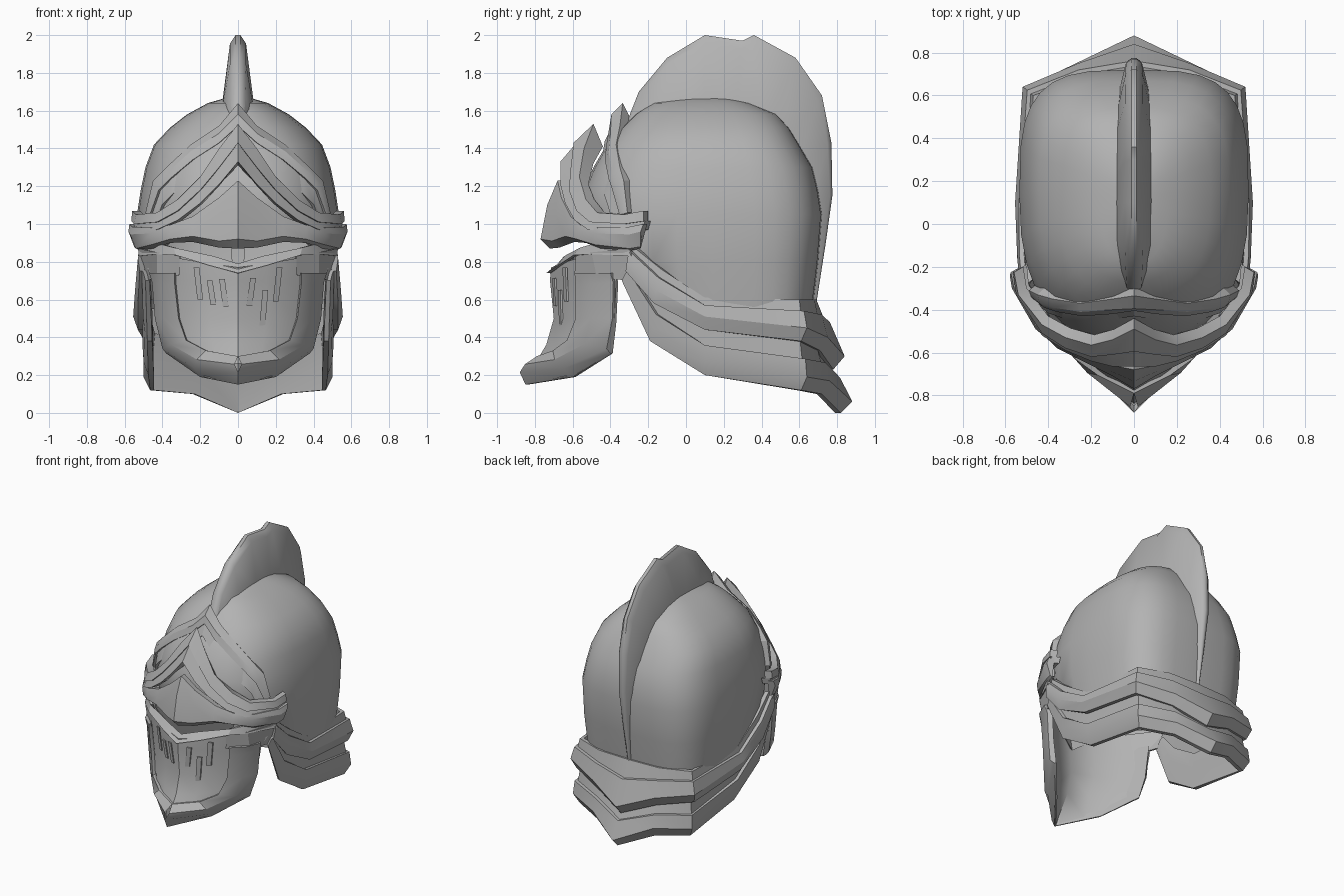
import bpy, bmesh, math
from mathutils import Vector as V

steel = bpy.data.materials.new("grey_steel")
steel.diffuse_color = (0.45, 0.45, 0.45, 1)


def finish(name, bm, mirror=True, angle=28):
    """Mirror across x, point normals outward, shade and colour."""
    if mirror:
        bmesh.ops.mirror(bm, geom=bm.verts[:] + bm.edges[:] + bm.faces[:], axis='X', merge_dist=0.0005)
    bmesh.ops.remove_doubles(bm, verts=bm.verts, dist=0.0005)
    bmesh.ops.dissolve_degenerate(bm, edges=bm.edges, dist=0.0005)
    bmesh.ops.recalc_face_normals(bm, faces=bm.faces)
    mid = V((0, 0.1, 0.9))
    if sum((f.calc_center_median() - mid).dot(f.normal) * f.calc_area() for f in bm.faces) < 0:
        bmesh.ops.reverse_faces(bm, faces=bm.faces)
    me = bpy.data.meshes.new(name)
    bm.to_mesh(me)
    bm.free()
    ob = bpy.data.objects.new(name, me)
    bpy.context.collection.objects.link(ob)
    me.materials.append(steel)
    bpy.ops.object.select_all(action='DESELECT')
    ob.select_set(True)
    bpy.context.view_layer.objects.active = ob
    bpy.ops.object.shade_smooth_by_angle(angle=math.radians(angle))
    return ob


def loft(name, stations, closed=True, mirror=True, angle=28):
    """Skin a list of equal-length cross-sections."""
    bm = bmesh.new()
    rows = [[bm.verts.new(p) for p in s] for s in stations]
    n = len(rows[0])
    for a, b in zip(rows, rows[1:]):
        for i in range(n if closed else n - 1):
            j = (i + 1) % n
            bm.faces.new((a[i], a[j], b[j], b[i]))
    if closed:
        bm.faces.new(rows[-1])
    return finish(name, bm, mirror, angle)


def inward(p, d, drop=0):
    """Shift a point horizontally towards the head axis, and optionally down."""
    p = V(p)
    v = V((0, 0.1, p.z)) - p
    return p + v.normalized() * d - V((0, 0, drop))


def band(name, edges, depth):
    """Raised strip through a list of edges from top to bottom; its back falls away near the peak."""
    secs = []
    for pts in zip(*edges):
        drop = max(0, 0.12 - abs(pts[0][0]) * 0.4)
        secs.append([inward(pts[0], depth, drop), *pts, inward(pts[-1], depth)])
    return loft(name, secs)


# Skull dome: superellipse rings, rounder in front and boxier behind
rings = [(0.55, .50, -.50, .67), (0.8, .525, -.54, .70), (1.05, .535, -.56, .72), (1.18, .515, -.54, .70),
         (1.3, .49, -.49, .67), (1.42, .445, -.42, .60), (1.51, .36, -.34, .545), (1.58, .27, -.27, .48),
         (1.64, .16, -.18, .34), (1.675, .04, .05, .2)]


def power(v, e):
    return math.copysign(abs(v) ** e, v)


dome = []
for i, (z, w, yf, yb) in enumerate(rings):
    row = []
    for k in range(33):
        a = 2 * math.pi * k / 32
        e = 2 / (3.7 - i * .13) if math.sin(a) > 0 else 2 / 2.5
        cy = min(0.15, (yf + yb) / 2 + 0.06)
        y = cy + power(math.sin(a), e) * ((yb - cy) if math.sin(a) > 0 else (cy - yf))
        floor = min(0.55 + max(0, 0.1 - y) * 0.75, 0.98)
        row.append((w * power(math.cos(a), e), y, max(z, floor)))
    dome.append(row)
dome.append([(0, 0.12, 1.68)] * 33)
loft("dome", dome, closed=False, mirror=False, angle=40)

# Crest fin: (outer y, z, base y, z, base half width)
fin = [(-.36, 1.42, -.28, 1.4, .06), (-.25, 1.70, -.2, 1.55, .075), (-.1, 1.88, -.1, 1.6, .085),
       (.1, 2.0, .1, 1.63, .085), (.3, 1.97, .22, 1.62, .085), (.36, 2.0, .27, 1.61, .085),
       (.58, 1.88, .42, 1.53, .085), (.72, 1.68, .52, 1.44, .08), (.77, 1.43, .6, 1.32, .075),
       (.775, 1.15, .66, 1.1, .06), (.74, .9, .66, .9, .04), (.69, .58, .64, .58, .015)]
sections = []
for y, z, by, bz, w in fin:
    top, base = V((0, y, z)), V((0, by, bz))
    near = top.lerp(base, 0.12)
    side = V((1, 0, 0))
    sections.append([base - side * w, near - side * w * .5, top - side * w * .15,
                     top + side * w * .15, near + side * w * .5, base + side * w])
loft("crest", sections, mirror=False, angle=40)

# Rear forehead band, two steps
up = [(0, -.335, 1.64), (.1, -.35, 1.52), (.25, -.37, 1.42), (.38, -.35, 1.30), (.45, -.33, 1.23), (.49, -.31, 1.06)]
mid = [(0, -.395, 1.58), (.1, -.40, 1.48), (.25, -.41, 1.385), (.38, -.39, 1.27), (.44, -.37, 1.20), (.48, -.34, 1.05)]
low = [(0, -.405, 1.52), (.1, -.42, 1.43), (.24, -.43, 1.34), (.36, -.41, 1.24), (.42, -.39, 1.18), (.47, -.35, 1.04)]
band("rear_forehead_band", [up, mid, low], 0.06)
band("rear_forehead_step", [[inward(p, 0.015) for p in low],
                            [(x * .96, y - .025, z - .08) for x, y, z in low]], 0.07)

# Front forehead band, two steps
up = [(0, -.49, 1.53), (.1, -.54, 1.40), (.2, -.565, 1.25), (.32, -.53, 1.13), (.43, -.47, 1.06),
      (.54, -.33, 1.05), (.56, -.225, 1.07)]
low = [(0, -.595, 1.43), (.1, -.61, 1.30), (.2, -.62, 1.18), (.32, -.58, 1.07), (.43, -.51, 1.01),
       (.55, -.33, 1.0), (.565, -.225, 1.015)]
band("front_forehead_band", [up, low], 0.05)
low2 = [(0, -.665, 1.33), (.1, -.665, 1.21), (.2, -.64, 1.11), (.32, -.59, 1.02), (.43, -.52, .97),
        (.54, -.33, .96), (.555, -.23, .97)]
band("front_forehead_step", [[inward(p, 0.015) for p in low], low2], 0.06)

# Pointed brow plate over the eyes
up = [(0, -.68, 1.23), (.1, -.66, 1.14), (.24, -.61, 1.04), (.36, -.56, .995), (.46, -.47, .98),
      (.56, -.30, .985), (.575, -.225, 1.0)]
ridge = [(0, -.735, 1.10), (.1, -.69, 1.05), (.24, -.63, .99), (.36, -.575, .965), (.46, -.49, .95),
         (.57, -.30, .945), (.58, -.24, .96)]
low = [(0, -.77, .92), (.1, -.71, .91), (.24, -.64, .935), (.36, -.58, .92), (.46, -.48, .89),
       (.54, -.30, .87), (.55, -.24, .88)]
lip = [(0, -.72, .87), (.1, -.67, .875), (.24, -.59, .905), (.36, -.53, .90), (.45, -.45, .87),
       (.52, -.29, .86), (.53, -.24, .87)]
loft("brow_plate", [[inward(u, .04), u, r, b, c] for u, r, b, c in zip(up, ridge, low, lip)])

# Visor face panel
loft("visor_panel", [
    [(0, -.715, .77), (.15, -.66, .79), (.32, -.575, .82), (.42, -.49, .80)],
    [(0, -.72, .70), (.15, -.66, .70), (.31, -.575, .70), (.41, -.48, .70)],
    [(0, -.70, .50), (.15, -.65, .50), (.29, -.575, .50), (.39, -.48, .50)],
    [(0, -.74, .36), (.13, -.69, .37), (.24, -.63, .40), (.36, -.52, .42)],
    [(0, -.80, .26), (.12, -.73, .28), (.24, -.64, .31), (.35, -.52, .36)]], closed=False)

# Smooth inside of the visor
loft("visor_lining", [
    [(0, -.675, .78), (.17, -.61, .82), (.32, -.53, .85), (.51, -.28, .85)],
    [(0, -.68, .70), (.16, -.62, .70), (.31, -.53, .70), (.455, -.37, .70)],
    [(0, -.67, .50), (.16, -.61, .50), (.30, -.53, .50), (.425, -.38, .50)],
    [(0, -.71, .35), (.14, -.65, .35), (.27, -.55, .36), (.39, -.40, .36)],
    [(0, -.84, .16), (.14, -.68, .18), (.23, -.57, .21), (.38, -.40, .32)]], closed=False, angle=50)

# Visor top strip
up = [(0, -.68, .79), (.13, -.645, .83), (.34, -.56, .875), (.42, -.49, .895), (.52, -.31, .87)]
low = [(0, -.74, .74), (.15, -.68, .78), (.33, -.595, .835), (.43, -.50, .84), (.53, -.29, .83)]
band("visor_top_strip", [up, low], 0.02)

# Cheek strip leading back to the hinge
up = [(.31, -.585, .83), (.43, -.50, .85), (.53, -.30, .87)]
low = [(.31, -.59, .73), (.43, -.47, .71), (.50, -.23, .70)]
loft("cheek_strip", [[inward(u, .015), u, l, inward(l, .015)] for u, l in zip(up, low)])

# Raised rim down the sides and along the chin
inner = [(.335, -.575, .74), (.335, -.57, .68), (.315, -.57, .50), (.275, -.615, .385), (.17, -.69, .33), (0, -.775, .30)]
outer = [(.47, -.40, .74), (.455, -.385, .69), (.44, -.39, .50), (.40, -.42, .34), (.23, -.65, .235), (0, -.88, .215)]
under = [(.45, -.38, .74), (.44, -.37, .69), (.42, -.38, .48), (.38, -.40, .315), (.20, -.60, .19), (0, -.85, .15)]
rim = []
for a, b, c in zip(inner, outer, under):
    a, b, c = V(a), V(b), V(c)
    rim.append([inward(a, .02), a + V((0, -.015, 0)), a.lerp(b, .5) + V((.018, -.025, 0)), b, c, inward(c, .015)])
loft("visor_rim", rim[::-1])

# Breathing slits as thin plates: (x, bottom z, top z)
for i, (x, z0, z1) in enumerate([(.21, .59, .77), (.07, .565, .715), (.135, .42, .65),
                                 (-.21, .60, .77), (-.075, .56, .71), (-.14, .57, .70)]):
    bm = bmesh.new()
    bmesh.ops.create_cube(bm, size=1)
    sx = math.copysign(1, x)
    for v in bm.verts:
        px = x + v.co.x * .03 + sx * v.co.z * .02
        z = (z0 + z1) / 2 + v.co.z * (z1 - z0)
        y = -.70 - .1 * max(0, z - .5) + abs(px) * .36 + .16 * max(0, abs(px) - .15)
        v.co = (px, y - .005 + v.co.y * .01, z)
    finish("breathing_slit_%d" % (i + 1), bm, mirror=False)

# Neck guard lames: top, rim and lower edge per station, front to back centre
upper_lame = [[(.50, -.28, .88), (.53, -.31, .82), (.52, -.32, .75)],
              [(.51, -.13, .76), (.545, -.16, .65), (.53, -.17, .58)],
              [(.505, .1, .61), (.555, .1, .51), (.53, .1, .44)],
              [(.47, .6, .60), (.52, .64, .45), (.495, .61, .38)],
              [(.25, .68, .60), (.26, .75, .40), (.25, .71, .33)],
              [(0, .69, .60), (0, .84, .30), (0, .78, .23)]]
lower_lame = [[(.50, -.28, .78), (.50, -.32, .74), (.49, -.34, .70)],
              [(.49, -.13, .62), (.495, -.17, .45), (.48, -.19, .38)],
              [(.485, .1, .48), (.50, .1, .27), (.475, .1, .20)],
              [(.46, .6, .42), (.50, .64, .19), (.465, .61, .12)],
              [(.25, .68, .40), (.25, .76, .17), (.24, .72, .10)],
              [(0, .70, .36), (0, .88, .06), (0, .82, 0)]]
for name, lame, k in (("upper_neck_guard", upper_lame, .4), ("lower_neck_guard", lower_lame, .58)):
    secs = []
    for t, e, b in lame[::-1]:
        m = V(t).lerp(V(e), k)
        secs.append([inward(t, .03), t, inward(m, .012), inward(m, -.012), e, b, inward(b, .03), inward(m, .045)])
    loft(name, secs)
